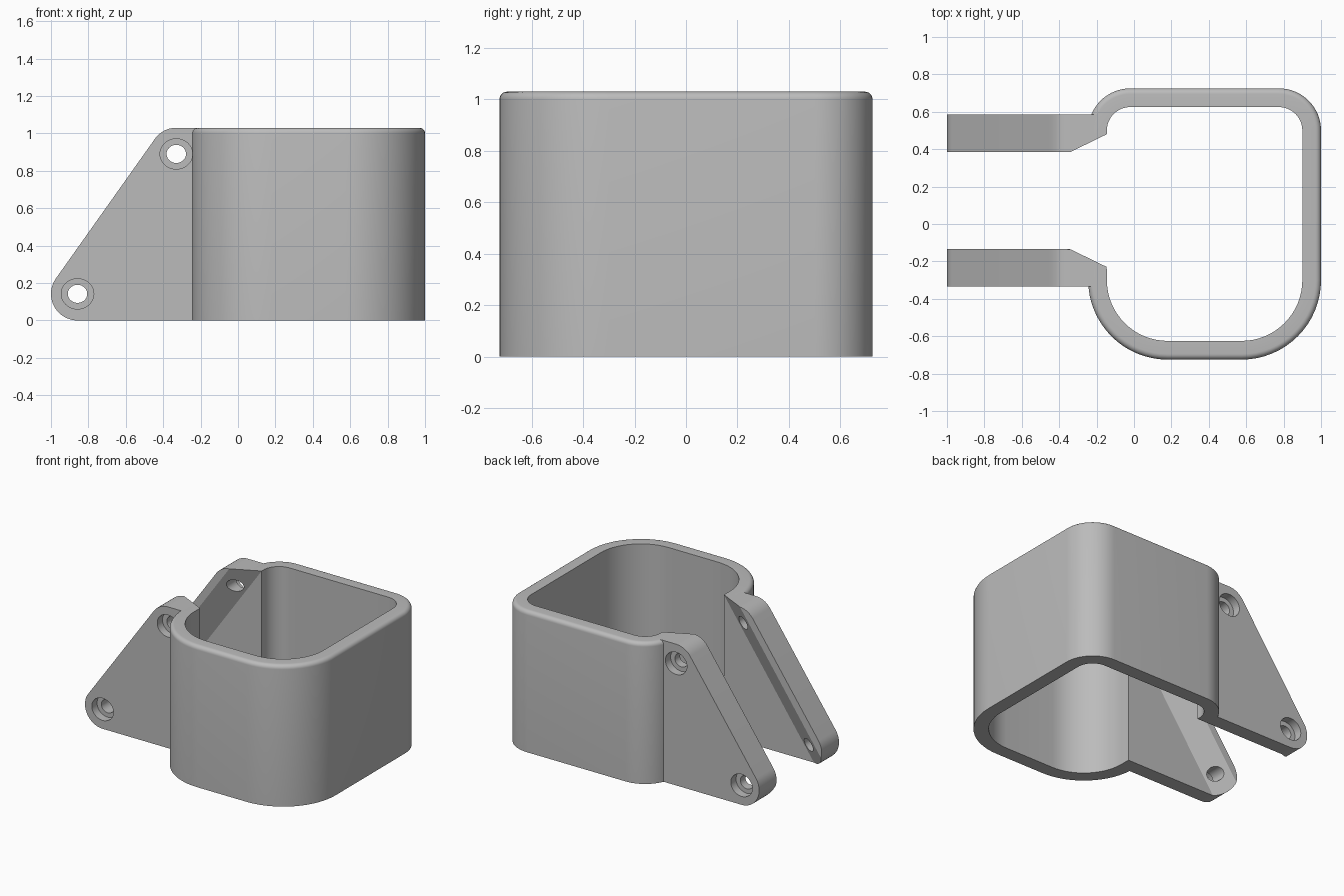
import bpy, bmesh, math
from mathutils import Vector, Matrix

cube = bpy.data.objects.get("Cube")
if cube:
    bpy.data.objects.remove(cube, do_unlink=True)

HEIGHT = 1.03
GREY = (0.5, 0.5, 0.5, 1)
grey = bpy.data.materials.new("matte grey")
grey.use_nodes = True
grey.diffuse_color = GREY
grey.node_tree.nodes["Principled BSDF"].inputs["Base Color"].default_value = GREY


def make_object(name, bm):
    bmesh.ops.recalc_face_normals(bm, faces=bm.faces)
    mesh = bpy.data.meshes.new(name)
    bm.to_mesh(mesh)
    bm.free()
    mesh.materials.append(grey)
    obj = bpy.data.objects.new(name, mesh)
    bpy.context.collection.objects.link(obj)
    return obj


def activate(obj):
    bpy.ops.object.select_all(action='DESELECT')
    obj.select_set(True)
    bpy.context.view_layer.objects.active = obj


def smooth(obj):
    activate(obj)
    bpy.ops.object.shade_smooth_by_angle(angle=math.radians(25))


def arc(cx, cy, r, start, end, steps):
    angles = [math.radians(start + (end - start) * i / steps) for i in range(steps + 1)]
    return [(cx + r * math.cos(a), cy + r * math.sin(a)) for a in angles]


# Open sleeve: a wall section swept round four corners
WALL, ROUND = 0.1, 0.03
corners = [(-0.02, 0.5, 0.225, 180), (0.775, 0.5, 0.225, 90),
           (0.575, -0.3, 0.425, 0), (0.18, -0.3, 0.425, -90)]


def section(cx, cy, r, angle):
    a = math.radians(angle)
    pts = [(r - WALL, 0), (r, 0)]
    pts += arc(r - ROUND, HEIGHT - ROUND, ROUND, 0, 90, 6)
    pts.append((r - WALL, HEIGHT))
    return [(cx + d * math.cos(a), cy + d * math.sin(a), z) for d, z in pts]


bm = bmesh.new()
stations = [section(-0.02, 0.48, 0.225, 180)]
for cx, cy, r, start in corners:
    stations += [section(cx, cy, r, start - 90 * i / 16) for i in range(17)]
stations.append(section(0.18, -0.24, 0.425, 180))
rings = [[bm.verts.new(p) for p in s] for s in stations]
for a, b in zip(rings, rings[1:]):
    for i in range(len(a)):
        j = (i + 1) % len(a)
        bm.faces.new((a[i], a[j], b[j], b[i]))
bm.faces.new(rings[0])
bm.faces.new(rings[-1])
smooth(make_object("sleeve", bm))

# Mounting plates: sloped profile, thick along the slope and thinned inwards
UPPER, LOWER, R = Vector((-0.33, 0.89)), Vector((-0.858, 0.142)), 0.141
slope = (UPPER - LOWER).normalized()
normal = Vector((-slope.y, slope.x))
slope_angle = math.degrees(math.atan2(normal.y, normal.x))
taper_start = normal.dot(Vector((-0.34, HEIGHT)))
taper_end = normal.dot(Vector((-0.145, HEIGHT)))
THICK, THIN = 0.2, 0.105


def cylinder(y, depth, centre, r):
    bm = bmesh.new()
    bmesh.ops.create_cone(bm, cap_ends=True, segments=40, radius1=r, radius2=r, depth=depth)
    bmesh.ops.rotate(bm, verts=bm.verts, matrix=Matrix.Rotation(math.pi / 2, 3, 'X'))
    bmesh.ops.scale(bm, verts=bm.verts, vec=(1, 1, 0.93))
    bmesh.ops.translate(bm, verts=bm.verts, vec=(centre.x, y, centre.y))
    cutter = make_object("hole_cutter", bm)
    cutter.hide_render = True
    return cutter


def plate(name, outer_y, inward):
    profile = [(-0.146, 0), (-0.146, HEIGHT)]
    profile += arc(UPPER.x, UPPER.y, HEIGHT - UPPER.y, 90, slope_angle, 10)
    profile += arc(LOWER.x, LOWER.y, LOWER.y, slope_angle, 270, 20)
    bm = bmesh.new()
    outer = [bm.verts.new((x, outer_y, z)) for x, z in profile]
    inner = [bm.verts.new((x, outer_y + inward * THICK, z)) for x, z in profile]
    bm.faces.new(outer)
    bm.faces.new(inner)
    for i in range(len(profile)):
        j = (i + 1) % len(profile)
        bm.faces.new((outer[i], outer[j], inner[j], inner[i]))
    # Score the inner face along the taper lines, then thin it
    n3 = Vector((normal.x, 0, normal.y))
    for d in (taper_start, taper_end):
        bmesh.ops.bisect_plane(bm, geom=bm.verts[:] + bm.edges[:] + bm.faces[:],
                               plane_co=n3 * d, plane_no=n3)
    for v in bm.verts:
        if abs(v.co.y - outer_y) > THICK / 2:
            t = (n3.dot(v.co) - taper_end) / (taper_start - taper_end)
            t = min(1, max(0, t))
            v.co.y = outer_y + inward * (THIN + (THICK - THIN) * t)
    obj = make_object(name, bm)
    # Screw holes with counterbores on the outer face
    for centre in (UPPER, LOWER):
        for cutter in (cylinder(outer_y, 0.12, centre, 0.087),
                       cylinder(outer_y + inward * 0.1, 0.4, centre, 0.052)):
            activate(obj)
            mod = obj.modifiers.new("hole", 'BOOLEAN')
            mod.operation = 'DIFFERENCE'
            mod.solver = 'EXACT'
            mod.object = cutter
            bpy.ops.object.modifier_apply(modifier=mod.name)
            bpy.data.objects.remove(cutter, do_unlink=True)
    smooth(obj)


plate("front_mounting_plate", -0.335, 1)
plate("back_mounting_plate", 0.585, -1)
